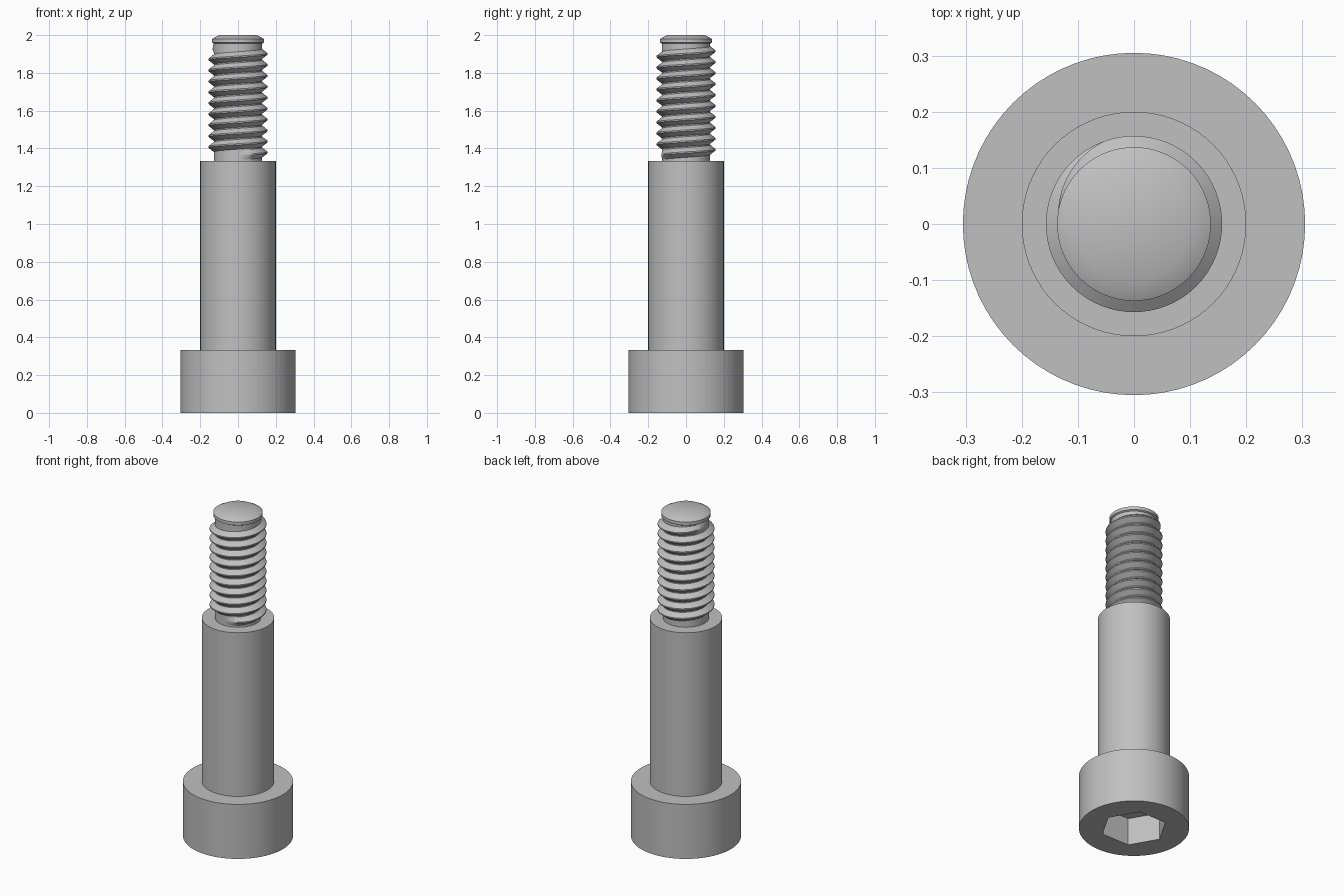
import bpy
import bmesh
from math import cos, sin, pi, radians

old = bpy.data.objects.get("Cube")
if old:
    bpy.data.objects.remove(old, do_unlink=True)

SEG = 72
HEAD_R, HEAD_TOP = 0.305, 0.333
SHOULDER_R, SHOULDER_TOP = 0.2, 1.333
CORE_R, CREST_R = 0.128, 0.158
PITCH = 0.058

steel = bpy.data.materials.new("grey steel")
steel.use_nodes = True
COLOUR = (0.53, 0.53, 0.53, 1)
steel.diffuse_color = COLOUR
steel.node_tree.nodes["Principled BSDF"].inputs["Base Color"].default_value = COLOUR


def finish(name, bm, angle=30):
    bmesh.ops.recalc_face_normals(bm, faces=bm.faces)
    mesh = bpy.data.meshes.new(name)
    bm.to_mesh(mesh)
    bm.free()
    mesh.materials.append(steel)
    obj = bpy.data.objects.new(name, mesh)
    bpy.context.collection.objects.link(obj)
    bpy.ops.object.select_all(action='DESELECT')
    obj.select_set(True)
    bpy.context.view_layer.objects.active = obj
    bpy.ops.object.shade_smooth_by_angle(angle=radians(angle))


def hexagon(a, apothem=0.16):
    """Radius of a hexagon at angle a, with a corner at angle 0."""
    return apothem / cos(a % (pi / 3) - pi / 6)


def stack(name, rings, cap_start=True, cap_end=True):
    """Skin rings of (radius or radius function, z), capping the ends."""
    bm = bmesh.new()
    loops = []
    for r, z in rings:
        loop = []
        for i in range(SEG):
            a = 2 * pi * i / SEG
            rad = r(a) if callable(r) else r
            loop.append(bm.verts.new((rad * cos(a), rad * sin(a), z)))
        loops.append(loop)
    for lo, hi in zip(loops, loops[1:]):
        for i in range(SEG):
            j = (i + 1) % SEG
            bm.faces.new((lo[i], lo[j], hi[j], hi[i]))
    if cap_start:
        bm.faces.new(loops[0])
    if cap_end:
        bm.faces.new(loops[-1])
    finish(name, bm)


# Head with hex socket, open towards the shoulder only where it is covered
stack("socket_head", [(hexagon, 0.167), (hexagon, 0), (HEAD_R, 0),
                      (HEAD_R, HEAD_TOP), (SHOULDER_R, HEAD_TOP)], cap_end=False)

# Plain shoulder, stepping in to the threaded end
stack("shoulder", [(SHOULDER_R, HEAD_TOP), (SHOULDER_R, SHOULDER_TOP),
                   (CORE_R, SHOULDER_TOP)], cap_start=False, cap_end=False)

# Thread core and chamfered tip
stack("thread_core", [(CORE_R, SHOULDER_TOP), (CORE_R, 1.955), (0.137, 1.96),
                      (0.137, 1.98), (0.1, 2)], cap_start=False)

# Helical thread ridge, fading out at both ends
bm = bmesh.new()
start, end = SHOULDER_TOP + 0.002, 1.962
turns = (end - start - PITCH) / PITCH
steps = int(turns * SEG)
end_angle = radians(200)
profile = [(0, 0.04), (1, 0.44), (1, 0.56), (0, 0.96)]
previous = None
for s in range(steps + 1):
    a = end_angle - 2 * pi * (steps - s) / SEG
    fade = min(1, s / (SEG / 6), (steps - s) / (SEG / 4))
    row = []
    for h, t in profile:
        r = CORE_R - 0.001 + (CREST_R - CORE_R) * h * fade
        z = start + PITCH * (s / SEG + t)
        row.append(bm.verts.new((r * cos(a), r * sin(a), z)))
    if previous:
        for k in range(len(row) - 1):
            bm.faces.new((previous[k], row[k], row[k + 1], previous[k + 1]))
    previous = row
finish("thread_ridge", bm)
